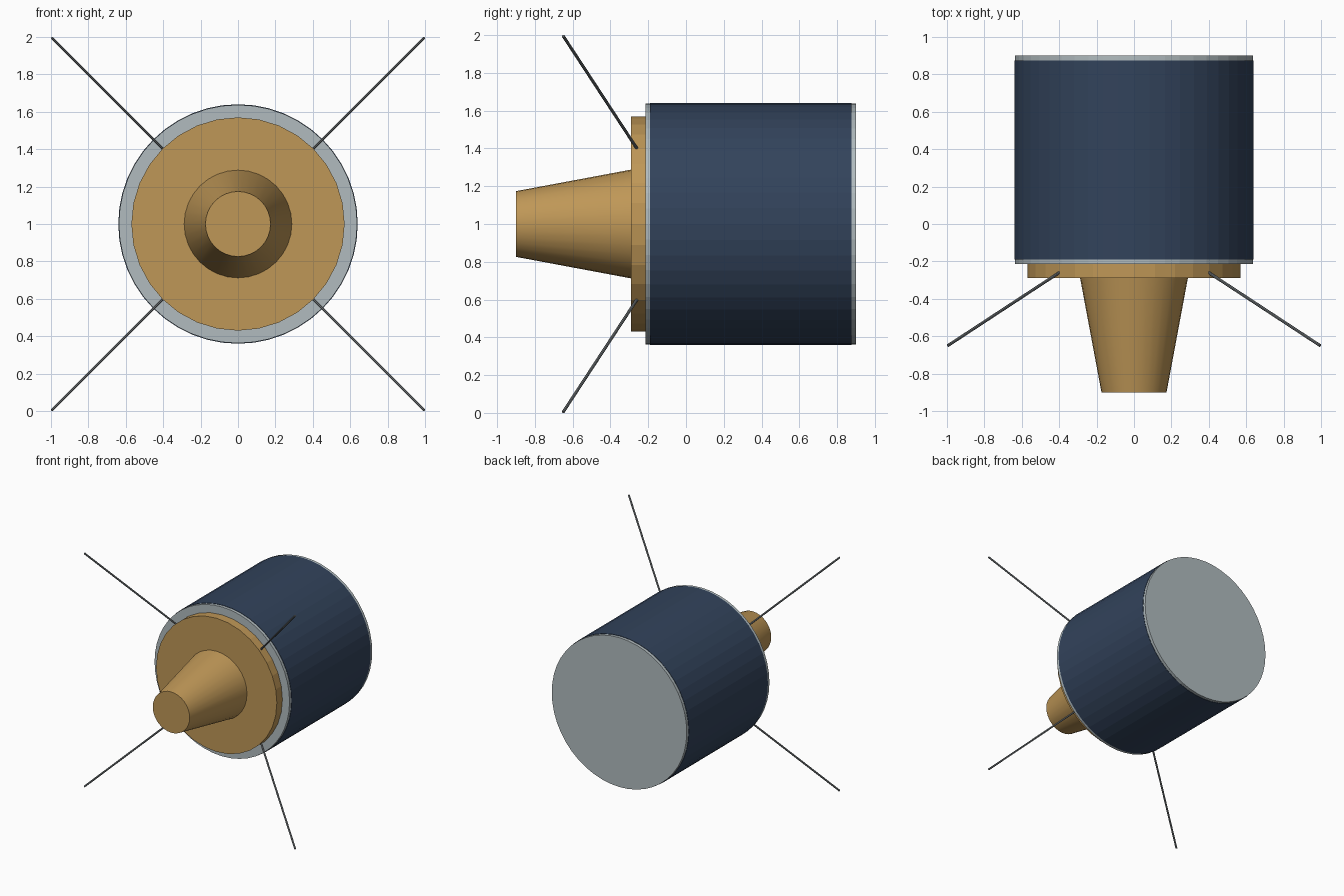
import bpy
from math import pi
from mathutils import Vector, Matrix

cube = bpy.data.objects.get("Cube")
if cube:
    bpy.data.objects.remove(cube, do_unlink=True)


def material(name, color):
    m = bpy.data.materials.new(name)
    m.use_nodes = True
    rgba = (*color, 1)
    m.diffuse_color = rgba
    m.node_tree.nodes["Principled BSDF"].inputs["Base Color"].default_value = rgba
    return m


navy = material("navy panels", (0.032, 0.056, 0.105))
silver = material("pale silver", (0.44, 0.50, 0.52))
gold = material("gold foil", (0.52, 0.31, 0.095))
steel = material("antenna steel", (0.19, 0.21, 0.22))


def rod(name, a, b, r1, r2, sides, mat):
    """Capped cylinder or cone running from point a to point b."""
    a, b = Vector(a), Vector(b)
    axis = b - a
    bpy.ops.mesh.primitive_cone_add(vertices=sides, radius1=r1, radius2=r2, depth=axis.length)
    ob = bpy.context.object
    ob.name = name
    # Turn the mesh so its height follows the axis
    turn = axis.to_track_quat('Z', 'Y').to_matrix().to_4x4()
    ob.data.transform(Matrix.Translation((a + b) / 2) @ turn)
    ob.data.materials.append(mat)
    return ob


def turned(name, y1, y2, r1, r2, sides, mat):
    """Part on the long axis of the body."""
    return rod(name, (0, y1, 1), (0, y2, 1), r1, r2, sides, mat)


# Drum with a thin end plate on each end
turned("body_drum", -0.19, 0.875, 0.64, 0.64, 48, navy)
turned("front_plate", -0.215, -0.19, 0.637, 0.637, 48, silver)
turned("back_plate", 0.875, 0.9, 0.637, 0.637, 48, silver)

# Stepped collar and tapered nozzle on the front
turned("collar", -0.29, -0.215, 0.57, 0.57, 32, gold)
nozzle = turned("nozzle", -0.29, -0.9, 0.288, 0.174, 32, gold)
bpy.ops.object.shade_smooth_by_angle(angle=pi / 6)

# Four whip antennas splayed forward from the collar
for sx, side in ((1, "left"), (-1, "right")):
    for sz, level in ((1, "upper"), (-1, "lower")):
        rod(f"antenna_{level}_{side}", (sx * 0.4, -0.26, 1 + sz * 0.4),
            (sx * 0.995, -0.65, 1 + sz * 0.995), 0.008, 0.008, 8, steel)
